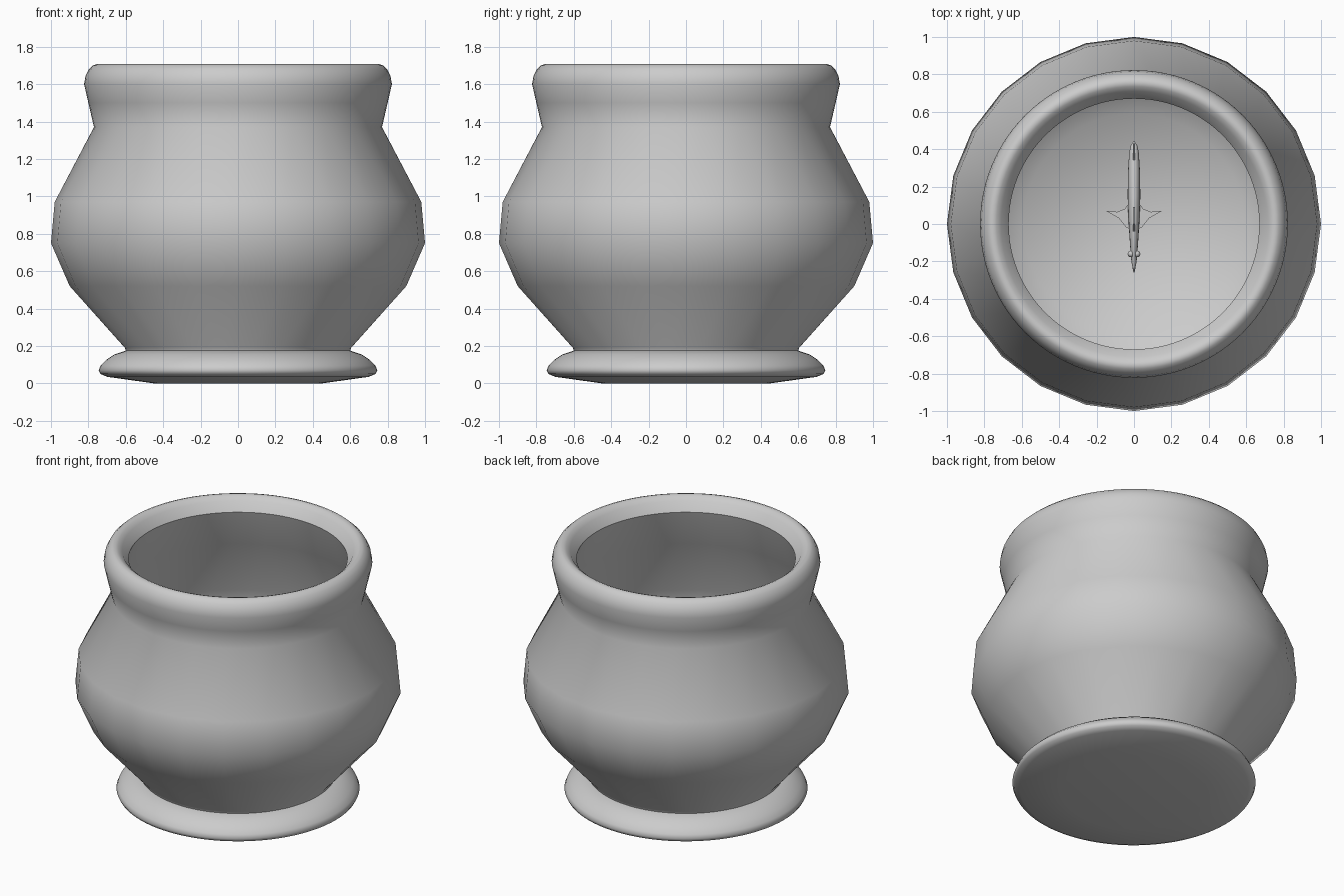
import bpy
import bmesh
import math
from math import sin, cos, pi

cube = bpy.data.objects.get("Cube")
if cube:
    bpy.data.objects.remove(cube)

grey = bpy.data.materials.new("plain grey")
grey.use_nodes = True
colour = (0.6, 0.6, 0.6, 1)
grey.diffuse_color = colour
grey.node_tree.nodes["Principled BSDF"].inputs["Base Color"].default_value = colour

FINE, COARSE = 96, 24


def finish(name, bm, angle=50):
    bmesh.ops.recalc_face_normals(bm, faces=bm.faces)
    mesh = bpy.data.meshes.new(name)
    bm.to_mesh(mesh)
    bm.free()
    obj = bpy.data.objects.new(name, mesh)
    bpy.context.collection.objects.link(obj)
    mesh.materials.append(grey)
    bpy.ops.object.select_all(action="DESELECT")
    obj.select_set(True)
    bpy.context.view_layer.objects.active = obj
    bpy.ops.object.shade_smooth_by_angle(angle=math.radians(angle))
    return obj


def join_rings(bm, a, b):
    """Skin two rings; a coarse ring fans out to a fine one."""
    if len(a) > len(b):
        a, b = b, a
    n, k = len(a), len(b) // len(a)
    for i in range(n):
        j = (i + 1) % n
        if k == 1:
            bm.faces.new((a[i], a[j], b[j], b[i]))
            continue
        for s in range(k):
            near = a[i] if s < k // 2 else a[j]
            bm.faces.new((near, b[(i * k + s + 1) % len(b)], b[i * k + s]))
        bm.faces.new((a[i], a[j], b[i * k + k // 2]))


def lathe(name, profile, cap_ends):
    """Profile rows are radius, height, segments."""
    bm = bmesh.new()
    rings = [[bm.verts.new((r * cos(2 * pi * i / n), r * sin(2 * pi * i / n), z))
              for i in range(n)] for r, z, n in profile]
    for a, b in zip(rings, rings[1:]):
        join_rings(bm, a, b)
    for end in cap_ends:
        bm.faces.new(rings[end])
    return finish(name, bm)


# Bulging bowl: outer wall, rolled rim, then the thin inner wall and floor
lathe("bowl", [
    (0.60, 0.175, FINE), (0.605, 0.19, FINE), (0.90, 0.52, COARSE),
    (1.00, 0.75, COARSE), (0.98, 0.97, COARSE), (0.77, 1.37, FINE),
    (0.80, 1.50, FINE), (0.823, 1.60, FINE), (0.815, 1.645, FINE),
    (0.797, 1.68, FINE), (0.775, 1.70, FINE), (0.755, 1.707, FINE),
    (0.735, 1.70, FINE), (0.71, 1.68, FINE), (0.67, 1.62, FINE),
    (0.75, 1.37, FINE), (0.96, 0.96, COARSE), (0.98, 0.75, COARSE),
    (0.88, 0.53, COARSE), (0.59, 0.20, FINE)], cap_ends=(-1,))

# Flared foot
lathe("foot", [
    (0.45, 0.0, FINE), (0.70, 0.035, FINE), (0.735, 0.05, FINE),
    (0.745, 0.07, FINE), (0.735, 0.095, FINE), (0.705, 0.125, FINE),
    (0.66, 0.155, FINE), (0.60, 0.175, FINE)], cap_ends=(0, -1))

# Small fish inside, head towards the front
FISH_Z = 0.6
bm = bmesh.new()
rings = []
for y, w, h in [(-0.26, 0.003, 0.006), (-0.2, 0.014, 0.03), (-0.1, 0.022, 0.055),
                (0.02, 0.03, 0.07), (0.15, 0.034, 0.06), (0.28, 0.032, 0.04),
                (0.38, 0.026, 0.03), (0.42, 0.018, 0.02), (0.44, 0.004, 0.006)]:
    rings.append([bm.verts.new((w * cos(pi * i / 8), y, FISH_Z + h * sin(pi * i / 8)))
                  for i in range(16)])
for a, b in zip(rings, rings[1:]):
    join_rings(bm, a, b)
bm.faces.new(rings[0])
bm.faces.new(rings[-1])
finish("fish_body", bm)


def plate(name, outline, thickness, upright=False):
    """Thin fin cut from an outline, flat or upright."""
    bm = bmesh.new()
    half = thickness / 2
    axis = (1, 0, 0) if upright else (0, 0, 1)
    verts = [bm.verts.new((-half, u, FISH_Z + v) if upright else (u, v, FISH_Z - half))
             for u, v in outline]
    face = bm.faces.new(verts)
    new = bmesh.ops.extrude_face_region(bm, geom=[face])["geom"]
    moved = [g for g in new if isinstance(g, bmesh.types.BMVert)]
    bmesh.ops.translate(bm, verts=moved, vec=[c * thickness for c in axis])
    return finish(name, bm, 30)


# Side fins and eyes, one of each per side
for side, label in ((1, "left"), (-1, "right")):
    plate(label + "_fin", [(side * x, y) for x, y in (
        (0.01, -0.03), (0.04, -0.02), (0.08, 0.03), (0.15, 0.07),
        (0.09, 0.065), (0.05, 0.08), (0.02, 0.12))], 0.012)
    bm = bmesh.new()
    bmesh.ops.create_uvsphere(bm, u_segments=12, v_segments=8, radius=0.018)
    bmesh.ops.translate(bm, verts=bm.verts, vec=(side * 0.016, -0.16, FISH_Z + 0.02))
    finish(label + "_eye", bm)

# Back fin and tail fin
plate("back_fin", [(-0.06, 0.04), (0.0, 0.1), (0.09, 0.11), (0.06, 0.05)], 0.012, True)
plate("tail_fin", [(0.30, 0.0), (0.43, 0.1), (0.40, 0.0), (0.43, -0.1)], 0.012, True)
